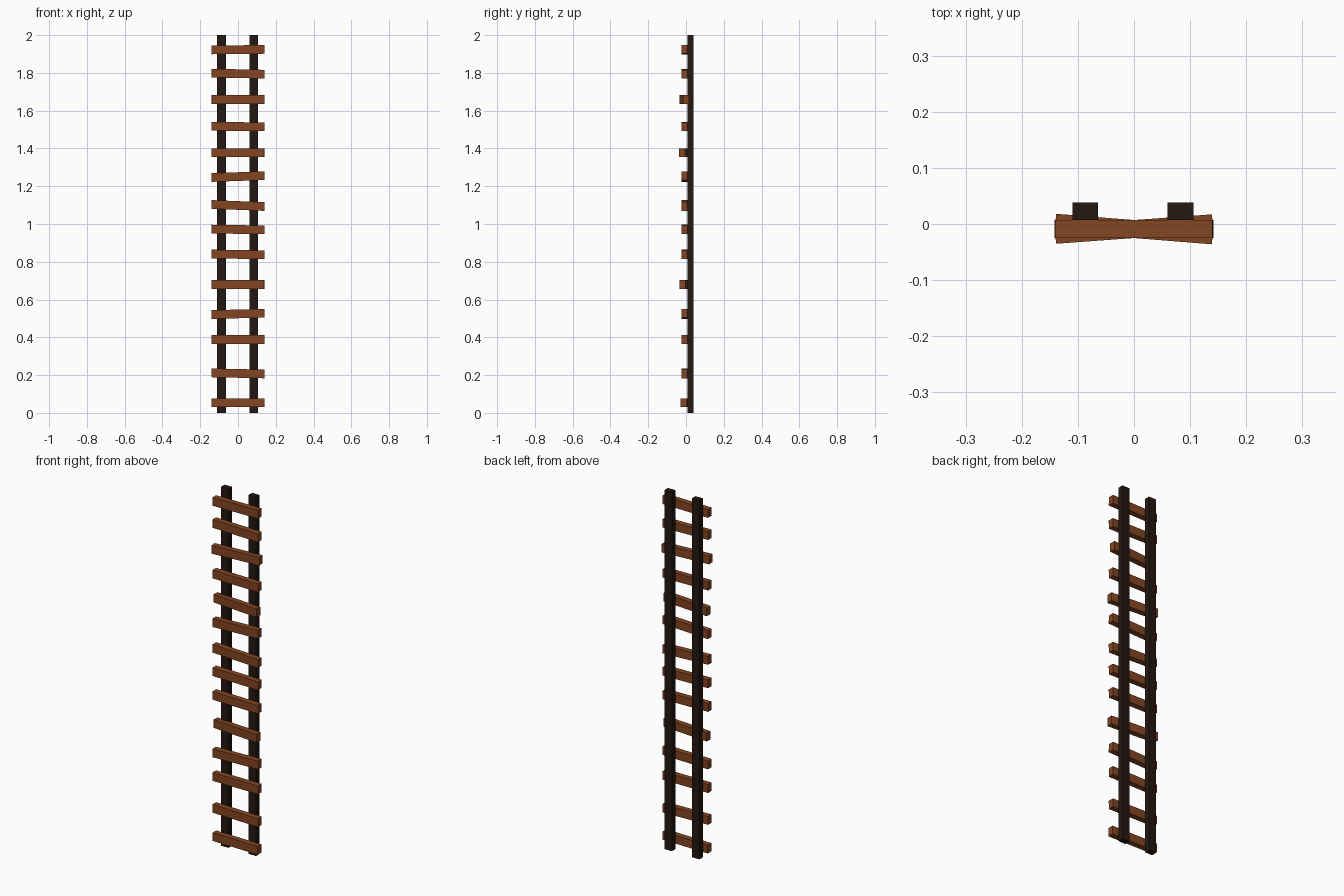
import bpy
from mathutils import Matrix, Vector

if "Cube" in bpy.data.objects:
    bpy.data.objects.remove(bpy.data.objects["Cube"])


def material(name, color):
    m = bpy.data.materials.new(name)
    m.diffuse_color = (*color, 1)
    m.use_nodes = True
    m.node_tree.nodes["Principled BSDF"].inputs["Base Color"].default_value = m.diffuse_color
    return m


def box(name, center, size, mat, yaw=0.0, tilt=0.0):
    bpy.ops.mesh.primitive_cube_add(size=1)
    ob = bpy.context.object
    ob.name = name
    ob.data.transform(Matrix.Diagonal((*size, 1)))
    ob.location = Vector(center)
    ob.rotation_euler = (0, -tilt, yaw)
    ob.data.materials.append(mat)
    return ob


dark = material("dark_wood", (0.018, 0.009, 0.006))
brown = material("brown_wood", (0.23, 0.06, 0.016))

# Two upright rails
for side, x in (("left", -0.087), ("right", 0.083)):
    box(side + "_rail", (x, 0.023, 1.0), (0.046, 0.031, 2.0), dark)

# Hand-nailed rungs: height, yaw, tilt
rungs = [
    (0.053, -0.02, 0.0), (0.209, 0.0, -0.02), (0.389, 0.0, 0.0),
    (0.524, 0.0, 0.025), (0.680, -0.075, 0.0), (0.839, 0.0, -0.015),
    (0.971, 0.0, -0.015), (1.098, 0.0, -0.04), (1.251, 0.0, 0.035),
    (1.378, -0.08, 0.0), (1.516, 0.0, -0.01), (1.659, 0.073, 0.0),
    (1.796, 0.0, -0.02), (1.923, 0.0, 0.01),
]
for i, (z, yaw, tilt) in enumerate(rungs, 1):
    box(f"rung_{i}", (0, -0.009, z), (0.281, 0.032, 0.046), brown, yaw, tilt)
